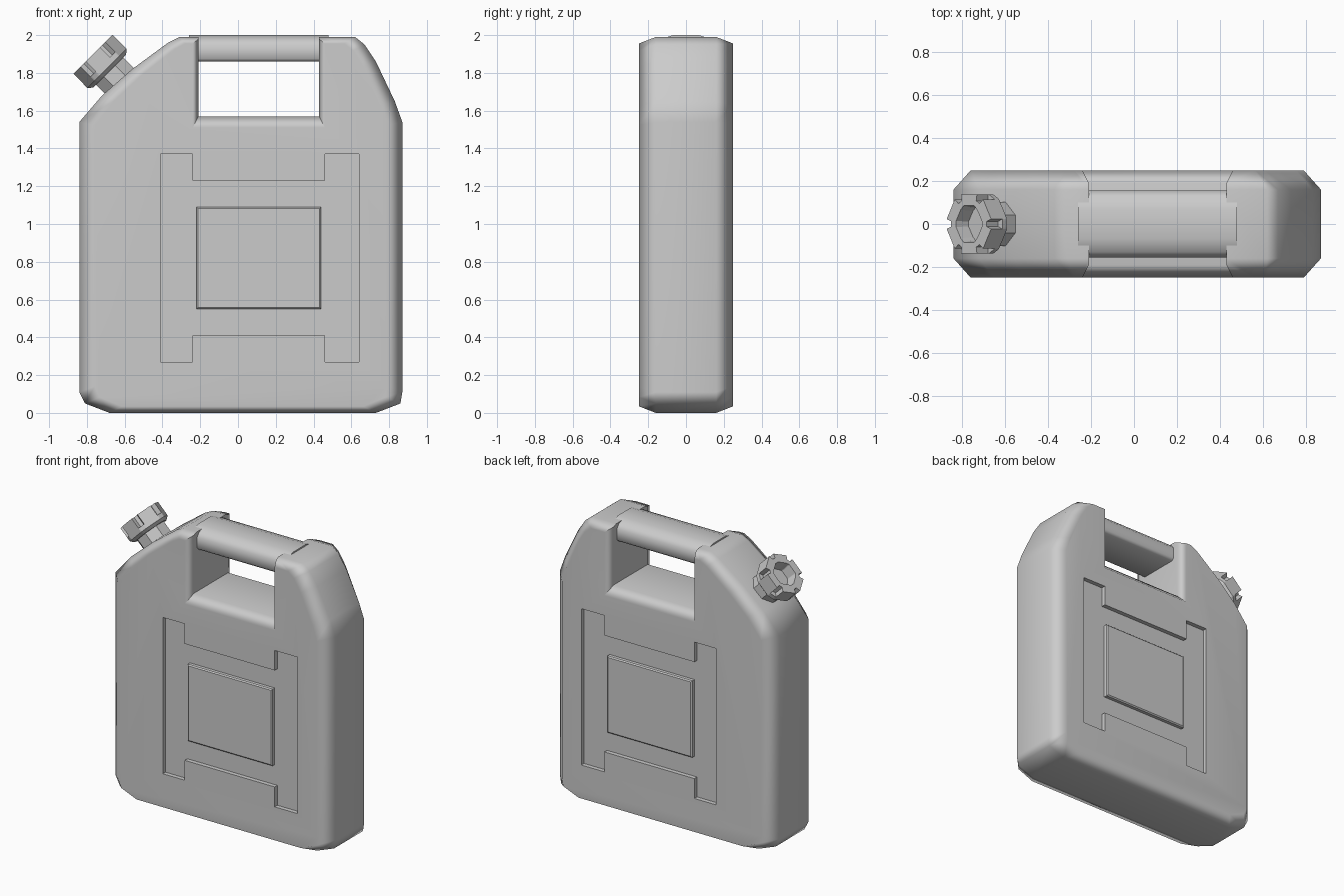
import bpy, bmesh
from math import radians, cos, sin, pi

if "Cube" in bpy.data.objects:
    bpy.data.objects.remove(bpy.data.objects["Cube"])

GREY = (0.6, 0.6, 0.6, 1)
grey = bpy.data.materials.new("grey plastic")
grey.use_nodes = True
grey.diffuse_color = GREY
grey.node_tree.nodes["Principled BSDF"].inputs["Base Color"].default_value = GREY


def loft(name, rings):
    """Skin a row of matching closed rings and cap both ends."""
    bm = bmesh.new()
    loops = [[bm.verts.new(p) for p in ring] for ring in rings]
    n = len(loops[0])
    for a, b in zip(loops, loops[1:]):
        for i in range(n):
            j = (i + 1) % n
            bm.faces.new((a[i], a[j], b[j], b[i]))
    bm.faces.new(loops[0])
    bm.faces.new(loops[-1])
    bmesh.ops.recalc_face_normals(bm, faces=bm.faces)
    mesh = bpy.data.meshes.new(name)
    bm.to_mesh(mesh)
    bm.free()
    mesh.materials.append(grey)
    ob = bpy.data.objects.new(name, mesh)
    bpy.context.collection.objects.link(ob)
    return ob


def select(ob):
    bpy.ops.object.select_all(action="DESELECT")
    ob.select_set(True)
    bpy.context.view_layer.objects.active = ob


def smooth(ob, angle):
    select(ob)
    bpy.ops.object.shade_smooth_by_angle(angle=radians(angle))


def carve(ob, cutter):
    mod = ob.modifiers.new("carve", "BOOLEAN")
    mod.operation = "DIFFERENCE"
    mod.solver = "EXACT"
    mod.object = cutter
    select(ob)
    bpy.ops.object.modifier_apply(modifier=mod.name)
    bpy.data.objects.remove(cutter)


def at_y(points, y):
    return [(x, y, z) for x, z in points]


def rect(x0, x1, z0, z1, grow=0.0):
    return [(x0 - grow, z0 - grow), (x1 + grow, z0 - grow),
            (x1 + grow, z1 + grow), (x0 - grow, z1 + grow)]


# Body: shoulder outline with chamfered front and back rims
outline = [(-0.84, 0.11), (-0.81, 0.05), (-0.68, 0.0), (0.73, 0.0),
           (0.86, 0.05), (0.87, 0.11), (0.87, 1.54), (0.83, 1.65),
           (0.73, 1.86), (0.67, 1.95), (0.62, 1.99), (-0.31, 1.99),
           (-0.37, 1.96), (-0.56, 1.82), (-0.72, 1.68), (-0.84, 1.54)]
rim = [(0.015 + (x - 0.015) * 0.906, 1 + (z - 1) * 0.965) for x, z in outline]
body = loft("body", [at_y(rim, -0.25), at_y(outline, -0.16),
                     at_y(outline, 0.16), at_y(rim, 0.25)])

# Grip opening, flared towards the front and back
hole = (-0.21, 0.43, 1.57, 2.2)
flare = rect(*hole, grow=0.03)
flare[:2] = [(x, 1.51) for x, z in flare[:2]]
carve(body, loft("grip_cutter", [
    at_y(flare, -0.3), at_y(flare, -0.25), at_y(rect(*hole), -0.19),
    at_y(rect(*hole), 0.19), at_y(flare, 0.25), at_y(flare, 0.3)]))

# Sunken H-shaped panels with a raised pad on both faces
h_shape = [(-0.41, 0.27), (-0.24, 0.27), (-0.24, 0.41), (0.46, 0.41),
           (0.46, 0.27), (0.64, 0.27), (0.64, 1.37), (0.46, 1.37),
           (0.46, 1.23), (-0.24, 1.23), (-0.24, 1.37), (-0.41, 1.37)]
pad = (-0.22, 0.44, 0.55, 1.09)
for side, label in ((-1, "front"), (1, "back")):
    carve(body, loft("panel_cutter", [at_y(h_shape, side * 0.22),
                                      at_y(h_shape, side * 0.3)]))
    plate = loft(label + "_pad", [
        at_y(rect(*pad), side * 0.21), at_y(rect(*pad), side * 0.243),
        at_y(rect(*pad, grow=-0.008), side * 0.25)])
    smooth(plate, 30)

smooth(body, 70)
weighted = body.modifiers.new("even_shading", "WEIGHTED_NORMAL")
weighted.keep_sharp = True

# Handle bar bridging the two posts
half = [(0.14, 1.86), (0.155, 1.875), (0.155, 1.95), (0.13, 1.98), (0.07, 2.0)]
section = half + [(-y, z) for y, z in reversed(half)]
handle = loft("handle_bar", [[(x, y, z) for y, z in section]
                             for x in (-0.26, 0.48)])
smooth(handle, 50)


def polar(angles, radii, z):
    return [(r * cos(a), r * sin(a), z) for a, r in zip(angles, radii)]


def tilt(ob):
    ob.location = (-0.68, 0, 1.81)
    ob.rotation_euler = (0, radians(-45), 0)


# Spout neck
octagon = [pi / 8 + i * pi / 4 for i in range(8)]
neck = loft("spout_neck", [polar(octagon, [0.11] * 8, z) for z in (-0.15, 0.01)])
tilt(neck)

# Hollow cap with six grip lobes
angles = [radians(30 + 60 * i + d) for i in range(6) for d in (-21, 21, 24, 36)]
full = [0.148] * len(angles)
gear = [0.148, 0.148, 0.118, 0.118] * 6
well = [0.092 * cos(pi / 8) / cos((a + pi / 8) % (pi / 4) - pi / 8) for a in angles]
cap = loft("spout_cap", [polar(angles, r, z) for r, z in (
    ([0.125] * len(angles), 0.0), (full, 0.02), (full, 0.05), (gear, 0.05),
    (gear, 0.125), (well, 0.125), ([r * 0.9 for r in well], 0.05))])
tilt(cap)
